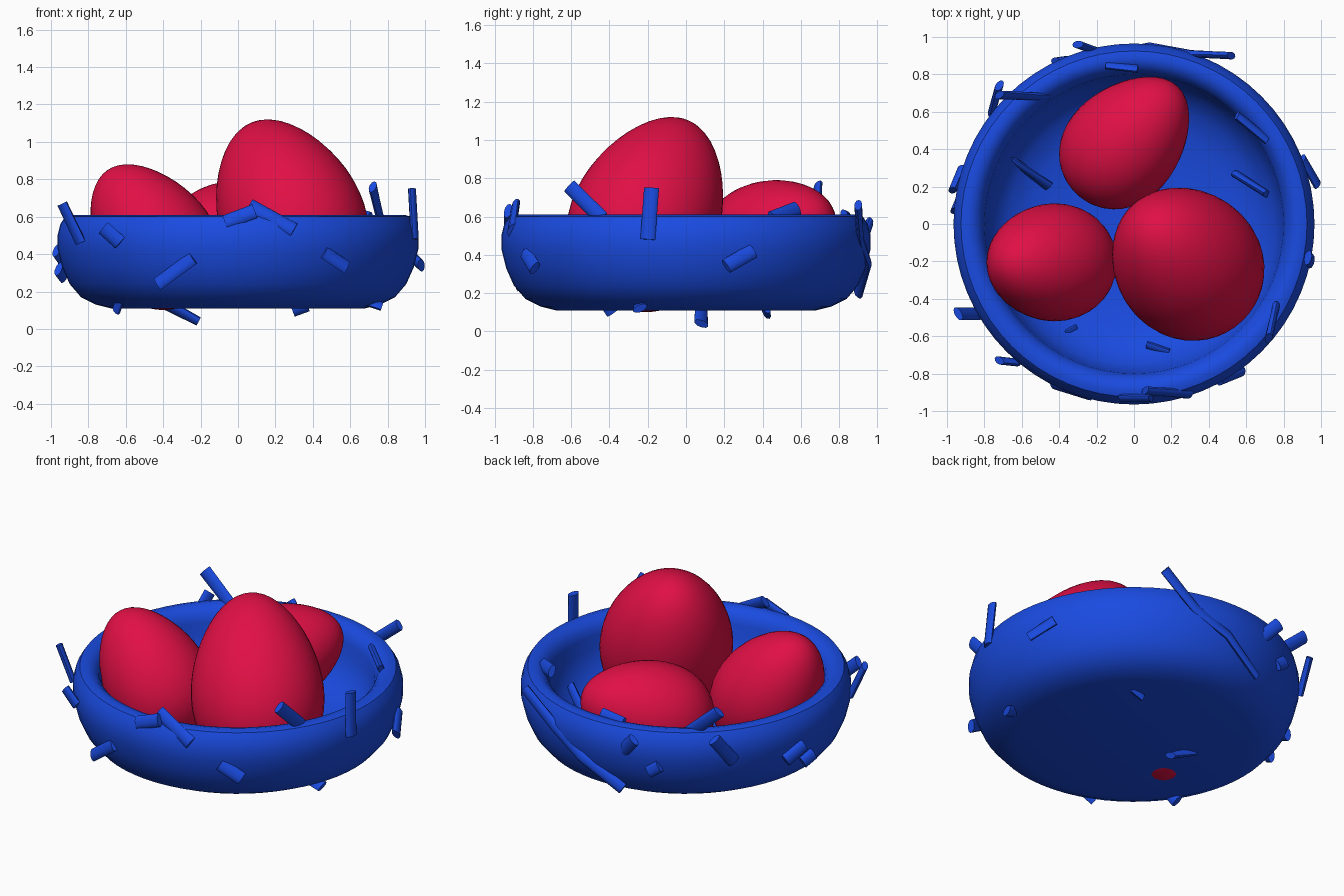
import bpy, bmesh, math
from mathutils import Vector, Matrix

if "Cube" in bpy.data.objects:
    bpy.data.objects.remove(bpy.data.objects["Cube"])


def material(name, rgb):
    m = bpy.data.materials.new(name)
    m.diffuse_color = (*rgb, 1)
    m.use_nodes = True
    m.node_tree.nodes["Principled BSDF"].inputs["Base Color"].default_value = m.diffuse_color
    return m


BLUE = material("blue", (0.01, 0.07, 0.75))
RED = material("red", (0.75, 0.005, 0.06))


def make_object(name, bm, mat, angle=40):
    bmesh.ops.recalc_face_normals(bm, faces=bm.faces)
    me = bpy.data.meshes.new(name)
    bm.to_mesh(me)
    bm.free()
    me.materials.append(mat)
    ob = bpy.data.objects.new(name, me)
    bpy.context.collection.objects.link(ob)
    bpy.ops.object.select_all(action='DESELECT')
    ob.select_set(True)
    bpy.context.view_layer.objects.active = ob
    bpy.ops.object.shade_smooth_by_angle(angle=math.radians(angle))
    return ob


def lathe(profile, steps):
    bm = bmesh.new()
    vs = [bm.verts.new((r, 0, z)) for r, z in profile]
    es = [bm.edges.new(p) for p in zip(vs, vs[1:])]
    bmesh.ops.spin(bm, geom=vs + es, cent=(0, 0, 0), axis=(0, 0, 1),
                   angle=math.tau, steps=steps)
    bmesh.ops.remove_doubles(bm, verts=bm.verts, dist=1e-4)
    return bm


# Nest bowl: rounded wall, flat base, rolled rim
bowl = [(0, .11), (.68, .11), (.76, .13), (.84, .17), (.90, .24), (.94, .33),
        (.965, .43), (.965, .50), (.95, .56), (.925, .60), (.89, .61),
        (.85, .60), (.815, .565), (.80, .52), (.79, .44), (.75, .34),
        (.67, .26), (.55, .21), (.35, .18), (0, .17)]
make_object("nest_bowl", lathe(bowl, 64), BLUE)


# Eggs: narrow tip along the axis, placed by footprint centre and top height
def egg(name, axis, half_len, radius, cx, cy, top):
    n = 24
    prof = []
    for i in range(n + 1):
        t = math.pi * i / n
        r = radius * math.sin(t) * (1 - .17 * math.cos(t)) / 1.013
        prof.append((max(r, 0), half_len * math.cos(t)))
    bm = lathe(prof, 40)
    rot = Vector(axis).to_track_quat('Z', 'Y').to_matrix().to_4x4()
    bmesh.ops.transform(bm, matrix=rot, verts=bm.verts)
    lo = [min(v.co[k] for v in bm.verts) for k in range(3)]
    hi = [max(v.co[k] for v in bm.verts) for k in range(3)]
    move = Vector((cx - (lo[0] + hi[0]) / 2, cy - (lo[1] + hi[1]) / 2, top - hi[2]))
    bmesh.ops.translate(bm, vec=move, verts=bm.verts)
    make_object(name, bm, RED, 60)


egg("egg_large", (-.36, .38, .85), .525, .39, .29, -.215, 1.12)
egg("egg_left", (-.56, 0, .83), .42, .315, -.44, -.205, .88)
egg("egg_back", (.64, .69, .33), .405, .305, -.053, .433, .79)


# Twigs: flattened rods following a path, broad side facing outwards
def twig(name, pts, width=.04, thick=.02, sides=10):
    pts = [Vector(p) for p in pts]
    bm = bmesh.new()
    rings = []
    for i, p in enumerate(pts):
        d = (pts[min(i + 1, len(pts) - 1)] - pts[max(i - 1, 0)]).normalized()
        out = Vector((p.x, p.y, .3))
        side = d.cross(out).normalized()
        up = side.cross(d)
        rings.append([bm.verts.new(p + side * width * math.cos(a) + up * thick * math.sin(a))
                      for a in (math.tau * k / sides for k in range(sides))])
    for a, b in zip(rings, rings[1:]):
        for k in range(sides):
            j = (k + 1) % sides
            bm.faces.new((a[k], a[j], b[j], b[k]))
    bm.faces.new(rings[0])
    bm.faces.new(rings[-1])
    make_object(name, bm, BLUE)


rim_twigs = [
    [(-.72, .69, .76), (-.47, .68, .54)],
    [(-.15, .85, .59), (.02, .83, .60)],
    [(.55, .58, .64), (.71, .45, .59)],
    [(.72, -.61, .76), (.76, -.44, .59)],
    [(.06, -.89, .66), (.30, -.91, .53)],
    [(-.07, -.93, .57), (.09, -.93, .63)],
    [(-.94, -.48, .67), (-.84, -.48, .46)],
    [(.93, -.18, .75), (.945, -.2, .48)],
]
wall_twigs = [
    [(-.30, .96, .57), (-.19, .92, .45)],
    [(-.72, .74, .60), (-.76, .60, .42)],
    [(-.97, .18, .42), (-.92, .30, .35)],
    [(-.96, .07, .32), (-.93, .14, .28)],
    [(-.72, -.73, .54), (-.63, -.74, .46)],
    [(-.43, -.86, .24), (-.24, -.92, .38)],
    [(.46, -.84, .41), (.58, -.79, .33)],
    [(.90, .35, .42), (.98, .21, .34)],
    [(-.42, .87, .40), (-.35, .88, .35)],
]
base_twigs = [
    [(-.40, .08, .14), (-.21, .08, .04)],
    [(.29, .42, .10), (.37, .42, .13)],
    [(-.65, -.38, .10), (-.63, -.42, .16)],
    [(.77, -.24, .12), (.68, -.24, .15)],
]
inner_twigs = [
    [(-.67, .36, .30), (-.46, .20, .20)],
    [(-.46, -.64, .27), (-.31, -.56, .22)],
    [(.07, -.65, .25), (.19, -.69, .27)],
    [(.54, .27, .24), (.71, .16, .34)],
]
for group, paths in (("rim", rim_twigs), ("wall", wall_twigs),
                     ("base", base_twigs), ("inner", inner_twigs)):
    for i, path in enumerate(paths):
        twig(f"{group}_twig_{i + 1}", path)
# Long bent twig down the back wall
twig("back_long_twig", [(.52, .90, .66), (.30, .91, .48), (.08, .95, .36), (-.18, .90, .20)], .035)
